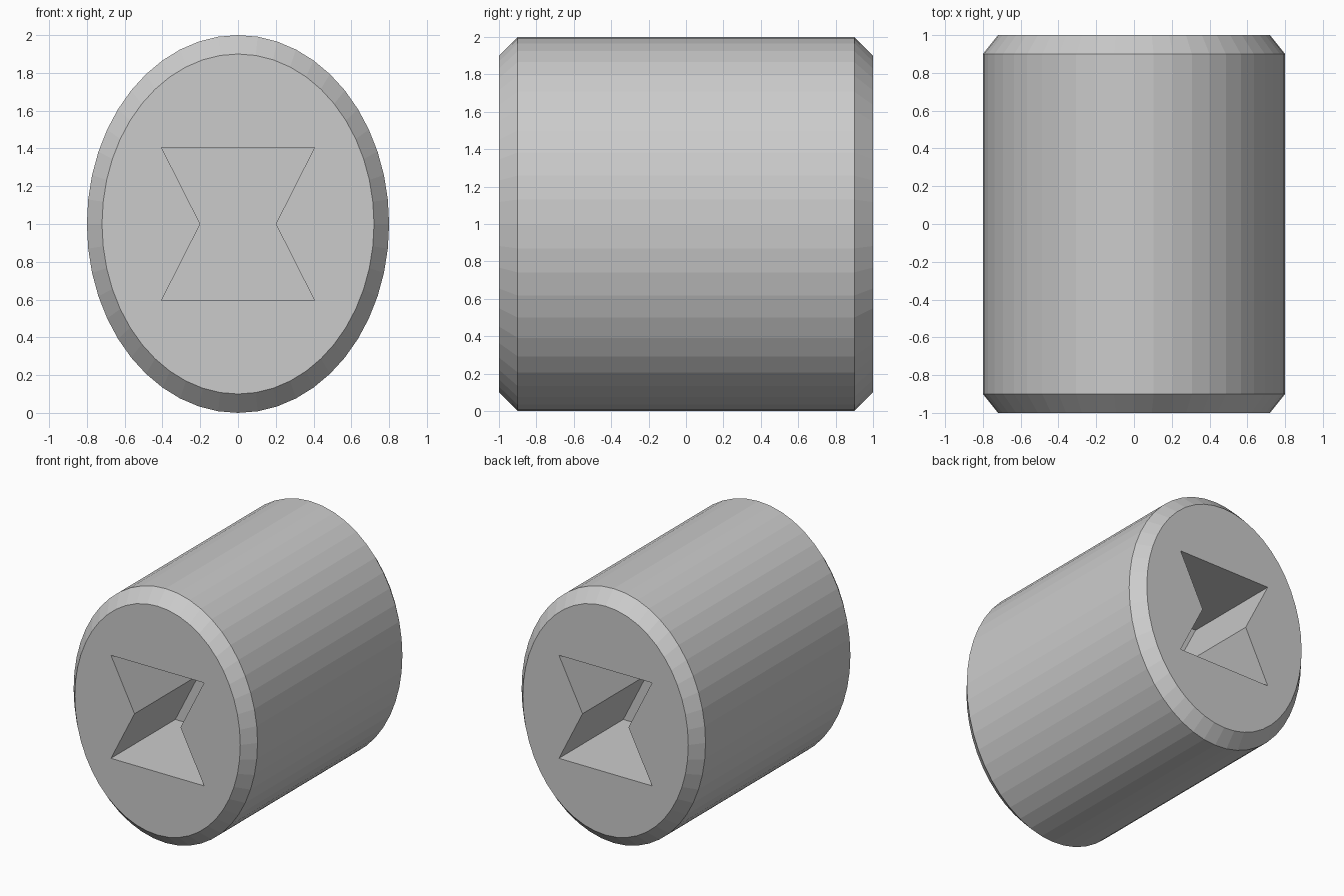
import bpy, bmesh
from math import cos, sin, tau

if "Cube" in bpy.data.objects:
    bpy.data.objects.remove(bpy.data.objects["Cube"])

SEGMENTS = 48
RX, RZ, CZ = 0.8, 1.0, 1.0


def loft(name, sections):
    """Closed solid through matching outlines, each given as (y, [(x, z), ...])."""
    bm = bmesh.new()
    rings = [[bm.verts.new((x, y, z)) for x, z in pts] for y, pts in sections]
    n = len(rings[0])
    for a, b in zip(rings, rings[1:]):
        for i in range(n):
            j = (i + 1) % n
            bm.faces.new((a[i], a[j], b[j], b[i]))
    bm.faces.new(rings[0])
    bm.faces.new(rings[-1])
    bmesh.ops.recalc_face_normals(bm, faces=bm.faces)
    mesh = bpy.data.meshes.new(name)
    bm.to_mesh(mesh)
    bm.free()
    obj = bpy.data.objects.new(name, mesh)
    bpy.context.collection.objects.link(obj)
    return obj


def ellipse(scale):
    return [(RX * scale * cos(tau * i / SEGMENTS), CZ + RZ * scale * sin(tau * i / SEGMENTS))
            for i in range(SEGMENTS)]


# Oval drum with chamfered ends
drum = loft("oval_drum", [(-1, ellipse(0.9)), (-0.9, ellipse(1)),
                          (0.9, ellipse(1)), (1, ellipse(0.9))])

# Hourglass pocket sunk into each end
W, WAIST, FLOOR = 0.405, 0.2, 0.2
hourglass = [(-W, CZ - W), (W, CZ - W), (WAIST, CZ), (W, CZ + W), (-W, CZ + W), (-WAIST, CZ)]
for side, label in ((-1, "front"), (1, "back")):
    cutter = loft(label + "_pocket_cutter", [(side * FLOOR, hourglass), (side * 1.2, hourglass)])
    cutter.hide_render = True
    cutter.hide_set(True)
    cut = drum.modifiers.new(label + "_pocket", "BOOLEAN")
    cut.operation = "DIFFERENCE"
    cut.solver = "EXACT"
    cut.object = cutter
